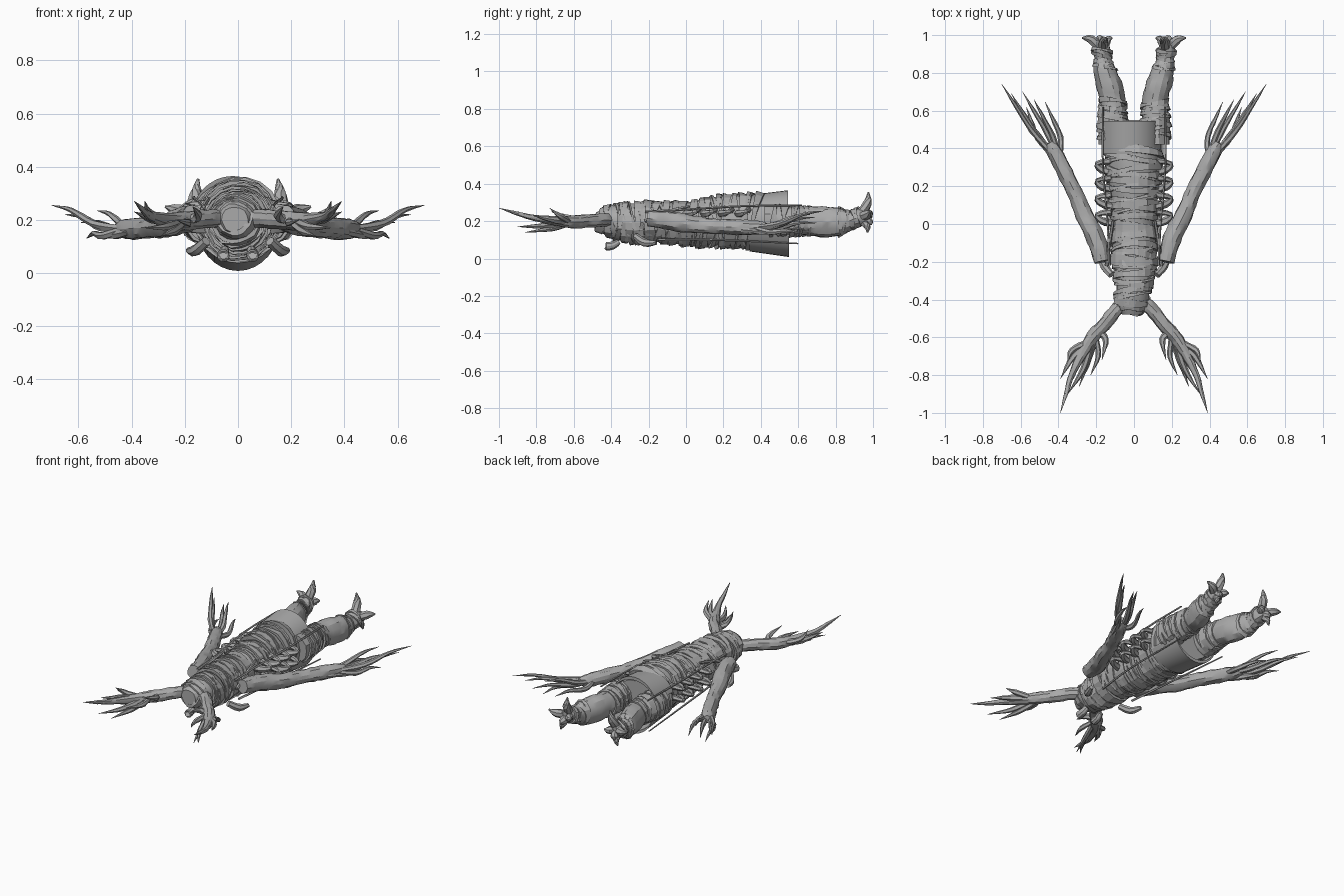
import bpy, bmesh, math, random
from mathutils import Vector

random.seed(4)
if "Cube" in bpy.data.objects:
    bpy.data.objects.remove(bpy.data.objects["Cube"])

GREY = (0.4, 0.4, 0.4, 1)
mat = bpy.data.materials.new("dull grey")
mat.use_nodes = True
mat.diffuse_color = GREY
mat.node_tree.nodes["Principled BSDF"].inputs["Base Color"].default_value = GREY
TAU = math.tau


def finish(name, bm, smooth=25):
    bmesh.ops.recalc_face_normals(bm, faces=bm.faces)
    me = bpy.data.meshes.new(name)
    bm.to_mesh(me)
    bm.free()
    me.materials.append(mat)
    ob = bpy.data.objects.new(name, me)
    bpy.context.collection.objects.link(ob)
    bpy.ops.object.select_all(action='DESELECT')
    ob.select_set(True)
    bpy.context.view_layer.objects.active = ob
    bpy.ops.object.shade_smooth_by_angle(angle=math.radians(smooth))
    return ob


def skin(bm, rings, loop=False, caps=True):
    n = len(rings[0])
    vs = [[bm.verts.new(p) for p in r] for r in rings]
    for a, b in zip(vs, vs[1:] + vs[:1] if loop else vs[1:]):
        for i in range(n):
            j = (i + 1) % n
            bm.faces.new((a[i], a[j], b[j], b[i]))
    if caps and not loop:
        bm.faces.new(vs[0])
        bm.faces.new(vs[-1])


def smooth_path(keys, steps):
    """Catmull-Rom through tuples of any length."""
    k = [Vector(p) for p in keys]
    k = [k[0] * 2 - k[1]] + k + [k[-1] * 2 - k[-2]]
    out = []
    for a, b, c, d in zip(k, k[1:], k[2:], k[3:]):
        for s in range(steps):
            t = s / steps
            out.append(0.5 * (2 * b + (c - a) * t + (2 * a - 5 * b + 4 * c - d) * t * t
                              + (3 * b - a - 3 * c + d) * t ** 3))
    return out + [k[-2]]


def limb(bm, keys, sides=8, steps=4, rough=0.06):
    """Tapered tube; each key is x, y, z, radius."""
    pts = smooth_path(keys, steps)
    rings = []
    for i, p in enumerate(pts):
        d = (pts[min(i + 1, len(pts) - 1)] - pts[max(i - 1, 0)]).to_3d()
        u = d.cross(Vector((0, 0, 1))).normalized()
        v = u.cross(d).normalized()
        rings.append([p.to_3d() + max(p[3], 0.001) * random.uniform(1 - rough, 1 + rough)
                      * (u * math.cos(TAU * q / sides) + v * math.sin(TAU * q / sides))
                      for q in range(sides)])
    skin(bm, rings)


def mirrored(name, build):
    for side, s in (("left", 1), ("right", -1)):
        bm = bmesh.new()
        build(bm, s)
        finish(side + "_" + name, bm)


def flip(keys, s):
    return [(k[0] * s,) + tuple(k[1:]) for k in keys]


# Body profiles: y, centre x, centre z, half width, half height
TORSO = [(-.48, -.01, .2, .05, .05), (-.42, -.01, .2, .085, .08), (-.3, 0, .19, .095, .105),
         (-.18, 0, .195, .11, .1), (0, 0, .185, .115, .115), (.2, 0, .2, .13, .135),
         (.36, 0, .2, .145, .145), (.5, 0, .19, .14, .13)]
LEG = [(.42, .115, .2, .075, .085), (.55, .115, .2, .075, .08), (.65, .11, .2, .066, .075),
       (.74, .13, .195, .072, .085), (.82, .155, .195, .06, .075), (.87, .165, .2, .042, .05),
       (.92, .17, .22, .052, .05), (.97, .175, .22, .03, .035)]


def at(prof, y, s=1):
    y = min(max(y, prof[0][0]), prof[-1][0])
    for a, b in zip(prof, prof[1:]):
        if y <= b[0]:
            t = (y - a[0]) / (b[0] - a[0])
            x, z, w, h = [p + (q - p) * t for p, q in zip(a[1:], b[1:])]
            return x * s, z, w, h


def on(prof, y, ang, lift=0, s=1):
    x, z, w, h = at(prof, y, s)
    return Vector((x + (w + lift) * math.cos(ang), y, z + (h + lift) * math.sin(ang)))


def body(bm, prof, s=1, rows=20, sides=16, caps=True):
    y0, y1 = prof[0][0], prof[-1][0]
    skin(bm, [[on(prof, y0 + (y1 - y0) * r / rows, TAU * q / sides, random.uniform(-.004, .004), s)
               for q in range(sides)] for r in range(rows + 1)], caps=caps)


def band(bm, prof, y, width, tilt, lift, s=1, sides=18):
    """Strip of cloth wound slantwise round a body profile."""
    ph, wob = random.uniform(0, TAU), random.uniform(0, TAU)
    rings = []
    for q in range(sides):
        a = TAU * q / sides
        yy = y + tilt * math.cos(a + ph)
        w = width * (1 + .35 * math.sin(2 * a + wob))
        h = lift * random.uniform(.6, 1.2)
        rings.append([on(prof, yy + dy, a, l, s) for dy, l in
                      ((-w, -.012), (-w, h), (w, h * .7), (w, -.012))])
    skin(bm, rings, loop=True)


# Torso and its wrappings
bm = bmesh.new()
body(bm, TORSO, rows=26)
finish("torso", bm)
bm = bmesh.new()
for i in range(46):
    band(bm, TORSO, -.45 + .82 * i / 45, random.uniform(.007, .017), random.uniform(.005, .04),
         random.uniform(.008, .02))
finish("torso_wrappings", bm, 15)
bm = bmesh.new()
band(bm, TORSO, -.19, .024, .012, .022)
finish("chest_sash", bm, 15)

# Hip cloth: curved plates on the upper and lower side
for name, sgn, y0, y1, r0, r1 in (("upper_hip_cloth", 1, .37, .545, .15, .172),
                                  ("lower_hip_cloth", -1, .34, .55, .155, .185)):
    bm = bmesh.new()
    rings = []
    for q in range(13):
        a = math.radians(22 + 136 * q / 12)
        c, sn = math.cos(a) * .16, math.sin(a) * sgn
        rings.append([(c - .02 * (sgn > 0), y, .193 + sn * r) for y, r in
                      ((y0, r0), (y1, r1), (y1, r1 - .02), (y0, r0 - .02))])
    skin(bm, rings)
    finish(name, bm, 12)


# Legs, wrappings and clawed feet
def leg(bm, s):
    body(bm, LEG, s, rows=18, sides=14)


def leg_wraps(bm, s):
    for i in range(9):
        band(bm, LEG, .47 + .022 * i, random.uniform(.007, .013), .015, .011, s, 14)
    for i in range(5):
        band(bm, LEG, .83 + .022 * i, .008, .012, .009, s, 12)


def claws(bm, s):
    for x, y, z, r in ((.275, .985, .25, .024), (.19, .99, .18, .024), (.115, .985, .23, .022),
                       (.15, .975, .355, .024), (.2, .97, .14, .02)):
        base = Vector((.17, .92, .22))
        tip = Vector((x, y, z))
        mid = base.lerp(tip, .55) + Vector((0, .02, 0))
        limb(bm, flip([(*base, r * 1.1), (*mid, r), (*tip, .004)], s), 7, 3)


mirrored("leg", leg)
mirrored("leg_wrappings", leg_wraps)
mirrored("foot_claws", claws)


# Arms with long root-like fingers
def arm(bm, s):
    limb(bm, flip([(.17, -.2, .215, .042), (.2, -.08, .2, .05), (.265, .05, .18, .046),
                   (.315, .17, .172, .04), (.365, .27, .168, .042), (.42, .38, .165, .038),
                   (.45, .43, .17, .022)], s), 12, 4, .07)


def fingers(bm, s):
    for x, y, z, bend in ((.7, .74, .255, .02), (.65, .69, .22, .015), (.59, .7, .19, -.01),
                          (.53, .66, .235, -.015), (.47, .645, .15, -.03), (.57, .62, .13, .03)):
        a, b = Vector((.41 + bend * .6, .36, .165)), Vector((x, y, z))
        m1, m2 = a.lerp(b, .35), a.lerp(b, .7)
        limb(bm, flip([(*a, .014), (m1.x + bend, m1.y, m1.z - .012, .015),
                       (m2.x + bend * .5, m2.y, m2.z + .008, .01), (*b, .001)], s), 6, 4, .12)
    # broken splinter beside the wrist
    limb(bm, flip([(.41, .3, .155, .014), (.46, .4, .145, .017), (.52, .5, .14, .006)], s), 6, 3, .15)


mirrored("arm", arm)
mirrored("fingers", fingers)


# Branching antlers from the head
def antler(bm, s):
    limb(bm, flip([(.03, -.4, .2, .04), (.09, -.45, .205, .036), (.16, -.535, .2, .036),
                   (.22, -.6, .195, .035), (.27, -.68, .2, .028), (.33, -.8, .215, .017),
                   (.36, -.9, .24, .011), (.39, -1, .27, .001)], s), 10, 4, .08)
    for x0, y0, x1, y1, x2, y2, z, r in (
            (.22, -.61, .32, -.7, .39, -.82, .23, .018), (.22, -.62, .27, -.77, .35, -.9, .17, .015),
            (.2, -.59, .24, -.72, .29, -.86, .14, .015), (.2, -.6, .19, -.7, .23, -.8, .2, .014),
            (.2, -.57, .15, -.61, .17, -.72, .25, .017), (.24, -.62, .33, -.67, .35, -.73, .27, .015)):
        limb(bm, flip([(x0, y0, .195, r), (x1, y1, (z + .195) / 2 - .008, r), (x2, y2, z, .001)], s),
             6, 4, .12)


mirrored("antler", antler)


# Cords down the flanks, knots, and round trinkets under the chin
def cords(bm, s):
    limb(bm, flip([(.13, -.22, .25, .007), (.14, 0, .262, .006), (.165, .3, .28, .006),
                   (.165, .62, .285, .005)], s), 5, 3)
    limb(bm, flip([(.145, -.22, .2, .011), (.13, -.1, .25, .01), (.11, .02, .28, .007)], s), 6, 3)
    limb(bm, flip([(.11, -.15, .1, .007), (.14, .15, .1, .006), (.16, .6, .08, .004)], s), 5, 3)
    for y in (.03, .12, .21, .3):
        for z in (.17, .24):
            limb(bm, flip([(.1, y - .03, z, .02), (.17, y - .012, z, .02), (.195, y + .02, z + .01, .012),
                           (.12, y + .035, z + .02, .018)], s), 6, 3, .15)


def trinket(bm, s):
    limb(bm, flip([(.055, -.43, .065, .014), (.055, -.425, .065, .024), (.055, -.39, .07, .022),
                   (.05, -.36, .09, .016)], s), 10, 2, .03)
    limb(bm, flip([(.12, -.27, .12, .018), (.16, -.22, .085, .022), (.185, -.16, .085, .012)], s), 7, 3)


mirrored("flank_cords", cords)
mirrored("trinkets", trinket)
